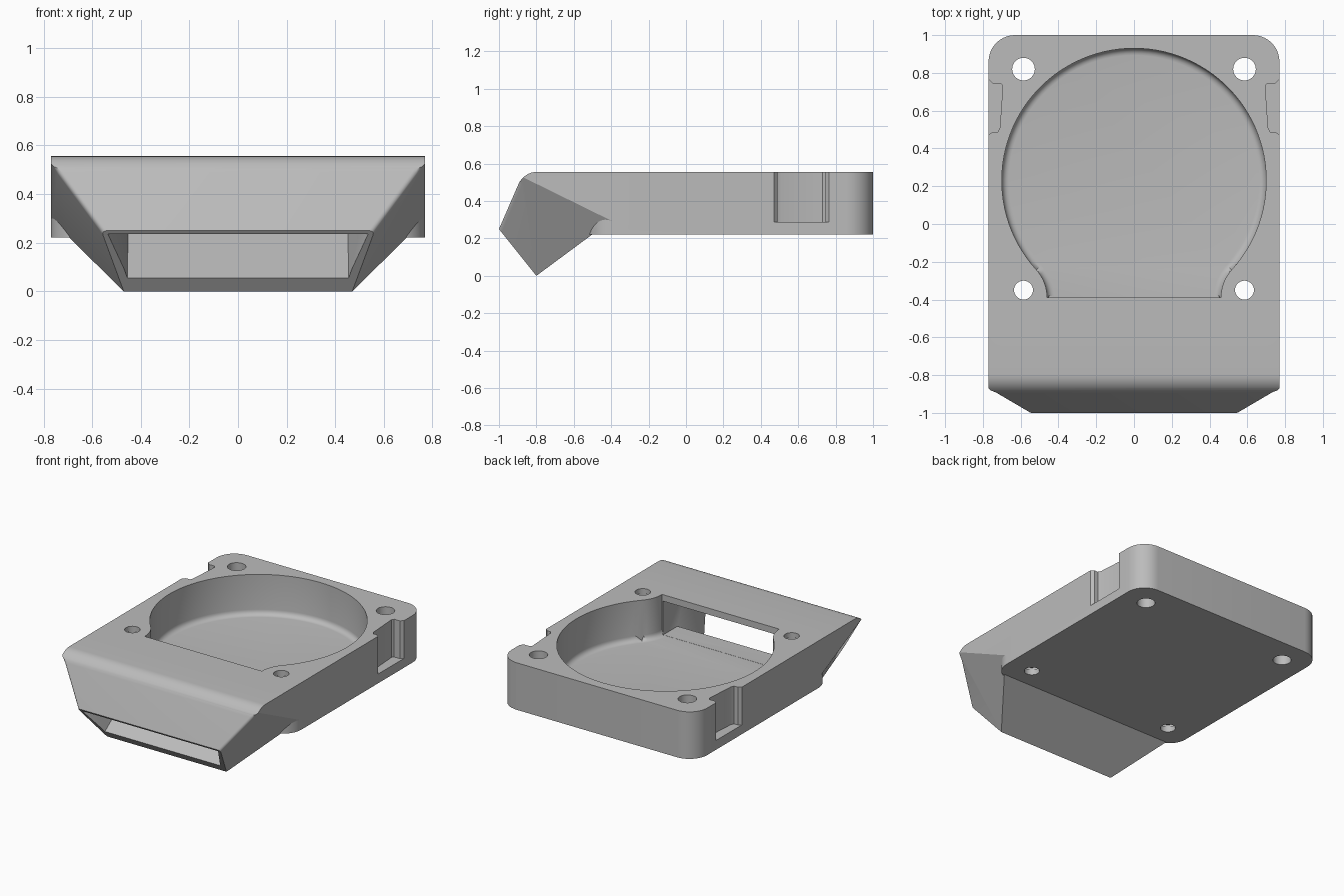
import bpy, bmesh
from math import sin, cos, radians, pi
from mathutils import Vector

if "Cube" in bpy.data.objects:
    bpy.data.objects.remove(bpy.data.objects["Cube"])

grey = bpy.data.materials.new("mid_grey")
grey.use_nodes = True
grey.diffuse_color = (0.5, 0.5, 0.5, 1)
grey.node_tree.nodes["Principled BSDF"].inputs["Base Color"].default_value = (0.5, 0.5, 0.5, 1)

TOP, BOTTOM, FLOOR = 0.556, 0.222, 0.27


def make(name, bm):
    bmesh.ops.recalc_face_normals(bm, faces=bm.faces)
    mesh = bpy.data.meshes.new(name)
    bm.to_mesh(mesh)
    bm.free()
    mesh.materials.append(grey)
    ob = bpy.data.objects.new(name, mesh)
    bpy.context.collection.objects.link(ob)
    return ob


def arc(cx, cy, r, a0, a1, n):
    return [(cx + r * cos(radians(a0 + (a1 - a0) * i / n)),
             cy + r * sin(radians(a0 + (a1 - a0) * i / n))) for i in range(n + 1)]


def slab(points, z0, z1):
    """Vertical prism over an xy outline."""
    bm = bmesh.new()
    low = [bm.verts.new((x, y, z0)) for x, y in points]
    face = bm.faces.new(low)
    out = bmesh.ops.extrude_face_region(bm, geom=[face])["geom"]
    for v in out:
        if isinstance(v, bmesh.types.BMVert):
            v.co.z = z1
    return bm


def cross_prism(points):
    """Prism along x from (y, z, half width) points."""
    bm = bmesh.new()
    sides = [[bm.verts.new((s * w, y, z)) for y, z, w in points] for s in (-1, 1)]
    for loop in sides:
        bm.faces.new(loop)
    n = len(points)
    for i in range(n):
        j = (i + 1) % n
        bm.faces.new((sides[0][i], sides[0][j], sides[1][j], sides[1][i]))
    return bm


def combine(target, tool, operation):
    tool.hide_render = True
    mod = target.modifiers.new("combine", "BOOLEAN")
    mod.operation, mod.solver, mod.object = operation, "EXACT", tool
    bpy.context.view_layer.objects.active = target
    bpy.ops.object.modifier_apply(modifier=mod.name)
    bpy.data.objects.remove(tool)


# Rounded base block
W, R, Y0, Y1 = 0.77, 0.14, -0.53, 1.0
outline = (arc(W - R, Y1 - R, R, 0, 90, 10) + arc(R - W, Y1 - R, R, 90, 180, 10)
           + arc(R - W, Y0 + R, R, 180, 270, 10) + arc(W - R, Y0 + R, R, 270, 360, 10))
body = make("duct_body", slab(outline, BOTTOM, TOP))

# Nozzle: side profile with a rounded brow, then tapered sides
brow = arc(-0.795, TOP - 0.11, 0.11, 90, 156, 8)
profile = [(-0.3, TOP)] + brow + [(-1, 0.25), (-0.8, 0), (-0.5, BOTTOM), (-0.3, BOTTOM)]
bm = cross_prism([(y, z, W) for y, z in profile])
for s in (-1, 1):
    cut = bmesh.ops.bisect_plane(bm, geom=bm.verts[:] + bm.edges[:] + bm.faces[:],
                                 plane_co=(s * 0.71, 0, 0),
                                 plane_no=(s, -0.3, -0.61), clear_outer=True)
    rim = [e for e in cut["geom_cut"] if isinstance(e, bmesh.types.BMEdge)]
    bmesh.ops.holes_fill(bm, edges=rim, sides=0)
bmesh.ops.recalc_face_normals(bm, faces=bm.faces)
taper = Vector((1, -0.3, -0.61)).normalized()


def is_taper(f):
    return Vector((abs(f.normal.x), f.normal.y, f.normal.z)).dot(taper) > 0.99


soft = [e for e in bm.edges if len(e.link_faces) == 2
        and sum(is_taper(f) for f in e.link_faces) == 1
        and any(f.normal.y < -0.85 and f.normal.z > 0.2 and abs(f.normal.x) < 0.1
                for f in e.link_faces)]
bmesh.ops.bevel(bm, geom=soft, offset=0.02, segments=4, profile=0.5, affect="EDGES")
combine(body, make("nozzle", bm), "UNION")

# Round chamber that narrows into a neck, with a filleted floor
neck = arc(0.68, -0.39, 0.22, 180, 137.6, 10)
ring = arc(0, 0.23, 0.70, -42.4, 222.4, 80)
points = neck[:-1] + ring + [(-x, y) for x, y in reversed(neck[:-1])]
bm = slab(points, FLOOR, TOP + 0.1)
rim = [e for e in bm.edges if all(abs(v.co.z - FLOOR) < 1e-4 for v in e.verts)
       and not all(v.co.y < -0.385 for v in e.verts)]
bmesh.ops.bevel(bm, geom=rim, offset=0.037, segments=5, profile=0.5, affect="EDGES")
combine(body, make("chamber_cutter", bm), "DIFFERENCE")

# Air passage from the neck down to the slanted outlet
passage = [(-0.38, FLOOR + 0.001, 0.452), (-0.55, FLOOR + 0.001, 0.452),
           (-0.844, 0.055, 0.455), (-0.874, 0.033, 0.455),
           (-1.02, 0.21, 0.535), (-0.988, 0.235, 0.535),
           (-0.87, 0.49, 0.56), (-0.83, 0.51, 0.56), (-0.38, 0.51, 0.452)]
bm = cross_prism(passage)
bmesh.ops.triangulate(bm, faces=bm.faces[:])
combine(body, make("passage_cutter", bm), "DIFFERENCE")

# Side notches and screw holes, mirrored
notch = [(0.8, 0.77), (0.77, 0.765), (0.75, 0.745), (0.705, 0.745), (0.695, 0.73),
         (0.71, 0.51), (0.72, 0.488), (0.75, 0.488), (0.77, 0.47), (0.8, 0.47)]
for s in (-1, 1):
    combine(body, make("notch_cutter", slab([(s * x, y) for x, y in notch], 0.288, 0.7)),
            "DIFFERENCE")
    for y, r in ((0.82, 0.06), (-0.35, 0.05)):
        hole = arc(s * 0.585, y, r, 0, 360, 32)[:-1]
        combine(body, make("hole_cutter", slab(hole, 0.1, 0.7)), "DIFFERENCE")
    # Thread grooves in the front holes
    for i in range(6):
        z = 0.26 + i * 0.048
        groove = arc(s * 0.585, -0.35, 0.058, 0, 360, 32)[:-1]
        combine(body, make("groove_cutter", slab(groove, z, z + 0.02)), "DIFFERENCE")

bpy.ops.object.select_all(action="DESELECT")
body.select_set(True)
bpy.context.view_layer.objects.active = body
bpy.ops.object.shade_smooth_by_angle(angle=radians(30))
